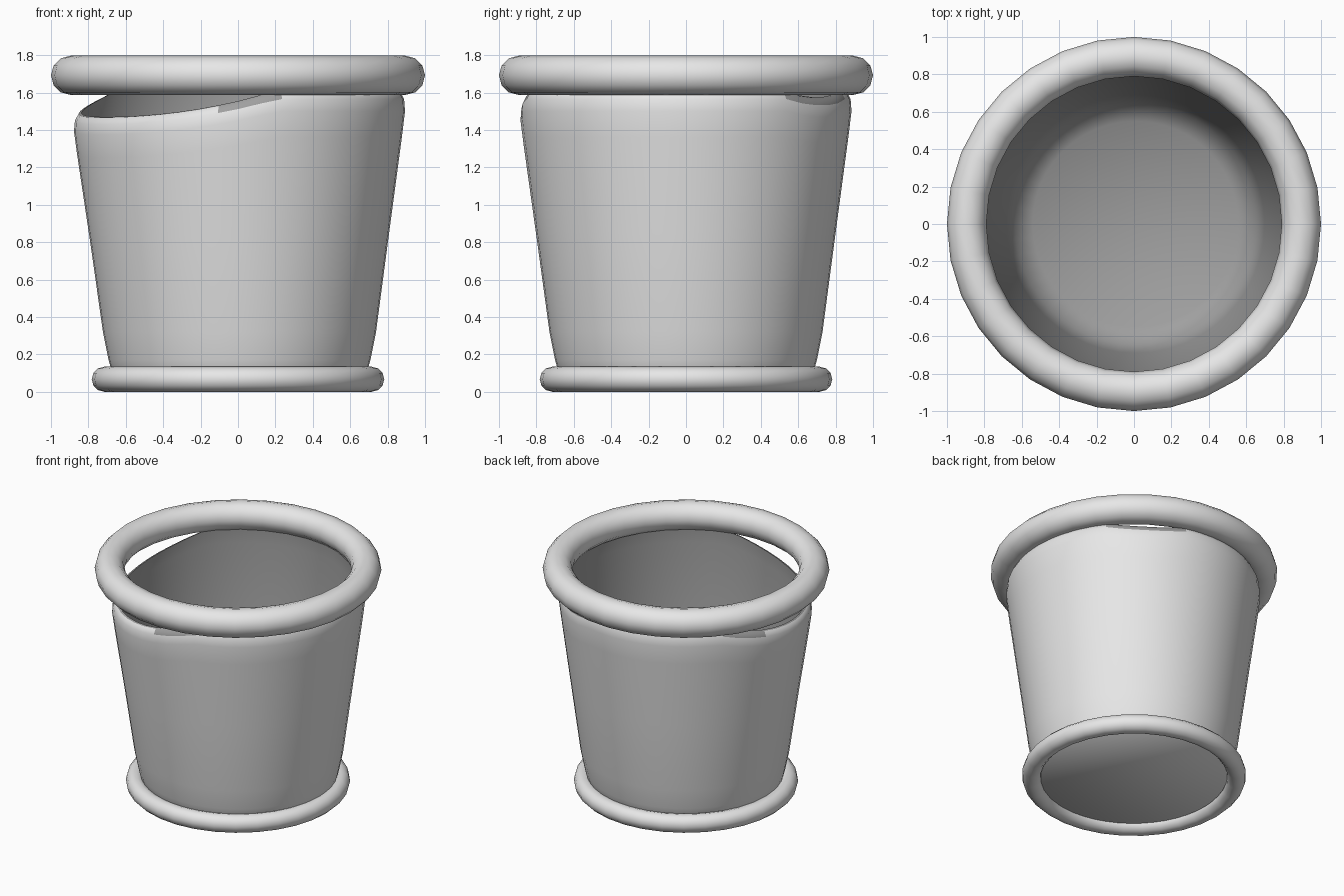
import bpy, bmesh, math

cube = bpy.data.objects.get("Cube")
if cube:
    bpy.data.objects.remove(cube, do_unlink=True)


def make_material(name, value):
    mat = bpy.data.materials.new(name)
    mat.use_nodes = True
    colour = (value, value, value, 1)
    mat.diffuse_color = colour
    mat.node_tree.nodes["Principled BSDF"].inputs["Base Color"].default_value = colour
    return mat


light_grey = make_material("light_grey", 0.8)
dark_grey = make_material("dark_grey", 0.35)


def smooth(obj, angle):
    bpy.ops.object.select_all(action="DESELECT")
    obj.select_set(True)
    bpy.context.view_layer.objects.active = obj
    bpy.ops.object.shade_smooth_by_angle(angle=math.radians(angle))


def ring(name, radius, tube, z):
    bpy.ops.mesh.primitive_torus_add(major_segments=32, minor_segments=12,
                                     major_radius=radius, minor_radius=tube,
                                     location=(0, 0, z))
    obj = bpy.context.object
    obj.name = name
    obj.data.materials.append(light_grey)
    smooth(obj, 80)


def rim_dip(angle):
    """How far the uneven rim sinks at an angle in degrees."""
    def bump(centre, width, depth):
        off = abs((angle - centre + 180) % 360 - 180)
        return depth * max(0, 1 - (off / width) ** 2.4)
    return bump(212, 71, 0.14) + bump(56, 18, 0.035)


# Pot wall: (radius, height) from the underside, up the outside and down the inside
OUTER = [(0.65, 0.05), (0.675, 0.08), (0.70, 0.17), (0.73, 0.32), (0.80, 0.85),
         (0.868, 1.36), (0.885, 1.5), (0.88, 1.565), (0.86, 1.605)]
INNER = [(0.845, 1.61), (0.85, 1.5), (0.77, 0.85), (0.69, 0.3), (0.645, 0.13), (0.55, 0.065)]
SIDES, BEND, TOP = 48, 0.5, 1.61
LIP = len(OUTER) - 1

bm = bmesh.new()
loops = []
for radius, height in OUTER + INNER:
    loop = []
    for i in range(SIDES):
        a = math.tau * i / SIDES
        share = max(0, (height - BEND) / (TOP - BEND))
        z = height - rim_dip(math.degrees(a)) * share
        loop.append(bm.verts.new((radius * math.cos(a), radius * math.sin(a), z)))
    loops.append(loop)
for row, (low, high) in enumerate(zip(loops, loops[1:])):
    for i in range(SIDES):
        j = (i + 1) % SIDES
        face = bm.faces.new((low[i], low[j], high[j], high[i]))
        # Dark inside and lip, spilling over the edge where the rim starts to sink
        spill = row == LIP - 1 and 0 < rim_dip(360 * (i + 0.5) / SIDES) < 0.085
        face.material_index = int(row >= LIP or spill)
# Light underside and dark floor
bm.faces.new(loops[0][::-1]).material_index = 0
bm.faces.new(loops[-1]).material_index = 1
mesh = bpy.data.meshes.new("pot_body")
bm.to_mesh(mesh)
bm.free()
body = bpy.data.objects.new("pot_body", mesh)
body.location.x = 0.008
bpy.context.collection.objects.link(body)
mesh.materials.append(light_grey)
mesh.materials.append(dark_grey)
smooth(body, 60)

# Rounded rings at the rim and foot
ring("rim_ring", 0.895, 0.105, 1.692)
ring("foot_ring", 0.715, 0.067, 0.067)
